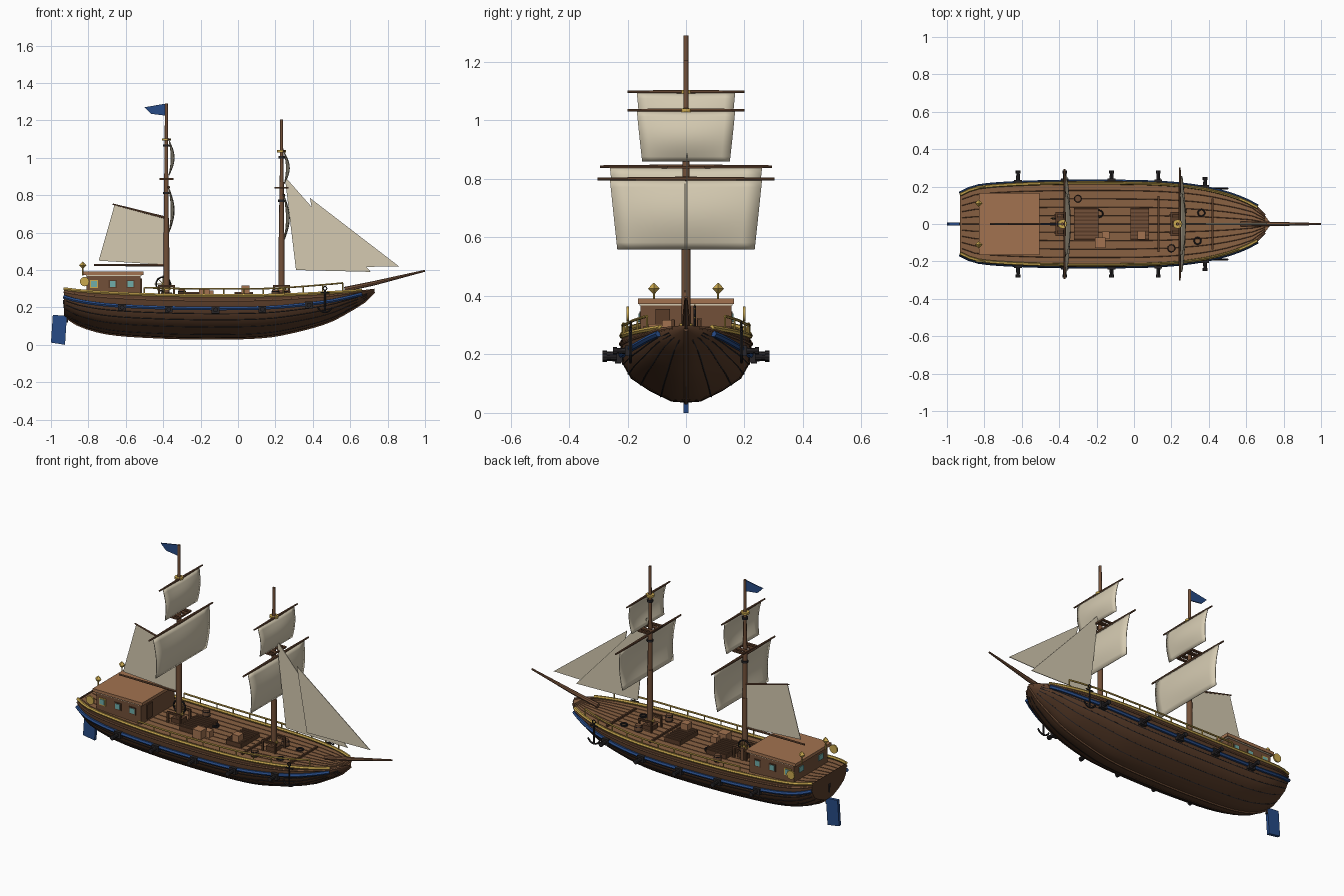
import bpy, bmesh, math
from mathutils import Vector

if "Cube" in bpy.data.objects:
    bpy.data.objects.remove(bpy.data.objects["Cube"])

def mat(name, r, g, b):
    m = bpy.data.materials.new(name)
    m.diffuse_color = (r, g, b, 1)
    m.use_nodes = True
    m.node_tree.nodes["Principled BSDF"].inputs["Base Color"].default_value = m.diffuse_color
    return m

HULL = mat("dark_wood", .10, .045, .022)
WOOD = mat("mid_wood", .17, .08, .04)
DECK = mat("deck_wood", .25, .12, .055)
ROOF = mat("roof_wood", .36, .17, .08)
BLACK = mat("iron", .02, .018, .02)
GOLD = mat("gold", .60, .40, .08)
BLUE = mat("blue", .02, .07, .24)
SAIL = mat("canvas", .66, .59, .44)
GLASS = mat("glass", .16, .42, .40)

# ---------- helpers ----------
def mesh(name, verts, faces, m, smooth=None):
    me = bpy.data.meshes.new(name)
    me.from_pydata([tuple(v) for v in verts], [], faces)
    bm = bmesh.new(); bm.from_mesh(me)
    bmesh.ops.remove_doubles(bm, verts=bm.verts, dist=1e-5)
    bmesh.ops.recalc_face_normals(bm, faces=bm.faces)
    bm.to_mesh(me); bm.free()
    me.materials.append(m)
    o = bpy.data.objects.new(name, me)
    bpy.context.collection.objects.link(o)
    if smooth:
        bpy.ops.object.select_all(action='DESELECT')
        o.select_set(True); bpy.context.view_layer.objects.active = o
        bpy.ops.object.shade_smooth_by_angle(angle=math.radians(smooth))
    return o

def solid(o, t):
    md = o.modifiers.new("thickness", 'SOLIDIFY'); md.thickness = t; md.offset = 0
    return o

def box(name, c, s, m):
    v = [(c[0] + i * s[0] / 2, c[1] + j * s[1] / 2, c[2] + k * s[2] / 2)
         for i in (-1, 1) for j in (-1, 1) for k in (-1, 1)]
    return mesh(name, v, [(0, 1, 3, 2), (4, 6, 7, 5), (0, 4, 5, 1), (2, 3, 7, 6), (0, 2, 6, 4), (1, 5, 7, 3)], m)

def tube(name, pts, radii, m, n=8, closed=False):
    pts = [Vector(p) for p in pts]; k = len(pts); V = []
    if not isinstance(radii, (list, tuple)): radii = [radii] * k
    for i, p in enumerate(pts):
        a, b = (pts[i - 1], pts[(i + 1) % k]) if closed else (pts[max(i - 1, 0)], pts[min(i + 1, k - 1)])
        q = (b - a).to_track_quat('Z', 'Y')
        V += [p + q @ Vector((math.cos(t), math.sin(t), 0)) * radii[i]
              for t in (2 * math.pi * j / n for j in range(n))]
    F = [(i * n + j, i * n + (j + 1) % n, (i + 1) % k * n + (j + 1) % n, (i + 1) % k * n + j)
         for i in range(k if closed else k - 1) for j in range(n)]
    if not closed: F += [tuple(range(n)), tuple(range((k - 1) * n, k * n))]
    return mesh(name, V, F, m, 40)

def ring(name, c, R, r, m, u, v, n=16):
    c, u, v = Vector(c), Vector(u), Vector(v)
    return tube(name, [c + R * (u * math.cos(2 * math.pi * i / n) + v * math.sin(2 * math.pi * i / n)) for i in range(n)], r, m, 6, True)

def plate(name, xz, y, m, t):
    return solid(mesh(name, [(x, y, z) for x, z in xz], [tuple(range(len(xz)))], m), t)

# ---------- hull lines: x, half beam, keel z, sheer z ----------
LINES = [(-.93, .160, .155, .300), (-.85, .195, .105, .290), (-.70, .212, .062, .279), (-.45, .222, .042, .268),
         (-.15, .224, .035, .263), (.15, .217, .044, .265), (.35, .195, .083, .272), (.50, .160, .130, .280),
         (.60, .122, .185, .287), (.67, .082, .227, .293), (.73, .004, .285, .300)]
SECT = [(0, 0), (.22, .015), (.55, .17), (.84, .36), (.98, .60), (1, .82), (.98, 1)]

def lerp_table(T, x):
    k = 0
    while k < len(T) - 2 and x > T[k + 1][0]: k += 1
    slope = lambda i, c: (T[min(i + 1, len(T) - 1)][c] - T[max(i - 1, 0)][c]) / (T[min(i + 1, len(T) - 1)][0] - T[max(i - 1, 0)][0])
    d = T[k + 1][0] - T[k][0]; t = (x - T[k][0]) / d
    return [T[k][c] * (1 + 2 * t) * (1 - t) ** 2 + slope(k, c) * d * t * (1 - t) ** 2
            + T[k + 1][c] * t * t * (3 - 2 * t) + slope(k + 1, c) * d * t * t * (t - 1) for c in range(1, len(T[0]))]

def hull(x, s, side=1, out=0, up=0):
    b, zk, zt = lerp_table(LINES, x)
    i = min(int(s), 5); f = s - i
    y = SECT[i][0] * (1 - f) + SECT[i + 1][0] * f
    z = SECT[i][1] * (1 - f) + SECT[i + 1][1] * f
    return Vector((x, side * (y * b + out), zk + z * (zt - zk) + up))

def span(a, b, n): return [a + (b - a) * i / n for i in range(n + 1)]
def deck_z(x): return lerp_table(LINES, x)[2] - .012

# hull shell with flat transom
XS = span(-.93, .73, 40)
SS = [(6 - i / 2, -1) for i in range(12)] + [(i / 2, 1) for i in range(13)]
V = [hull(x, s, d) for x in XS for s, d in SS]; n = len(SS)
F = [(i * n + j, i * n + j + 1, (i + 1) * n + j + 1, (i + 1) * n + j) for i in range(40) for j in range(n - 1)]
mesh("hull", V, F + [tuple(range(n))], HULL, 35)
# deck
V = [(x, d * lerp_table(LINES, x)[0] * .975, deck_z(x)) for x in XS for d in (-1, 1)]
mesh("deck", V, [(2 * i, 2 * i + 1, 2 * i + 3, 2 * i + 2) for i in range(40)], DECK)
for f in span(-.8, .8, 8):
    tube("deck_seam", [(x, f * lerp_table(LINES, x)[0], deck_z(x)) for x in span(-.92, .70, 24)], .0018, HULL, 4)
# keel and stem
tube("keel", [hull(x, 0, up=-.001) for x in span(-.92, .73, 30)], .007, WOOD, 6)

# ---------- wales, rails, cannons and anchors on both sides ----------
for d in (-1, 1):
    tube("blue_wale", [hull(x, 4.45, d, .005) for x in span(-.93, .66, 32)], .011, BLUE, 6)
    tube("upper_strake", [hull(x, 5.3, d, .001) for x in span(-.93, .70, 32)], .006, WOOD, 6)
    for s in (1.5, 2.5, 3.3, 3.9):
        tube("hull_seam", [hull(x, s, d) for x in span(-.92, .69, 28)], .003, BLACK, 4)
    tube("sheer_rail", [hull(x, 6, d) for x in span(-.93, .66, 32)], .009, GOLD, 6)
    rail = span(-.50, .56, 20)
    lift = lambda x: .036 + max(0, x - .2) * .03
    tube("hand_rail", [hull(x, 6, d, -.003, lift(x)) for x in rail], .005, GOLD, 6)
    for x in rail[::2]:
        tube("rail_post", [hull(x, 6, d, -.003), hull(x, 6, d, -.003, lift(x))], .004, GOLD, 6)
    for x in span(-.62, .38, 4):
        p = hull(x, 4.3, d)
        box("gun_port", p + Vector((0, d * .012, 0)), (.042, .02, .036), BLACK)
        y1 = d * (.285 if x < .3 else .25)
        tube("cannon", [p, (x, y1 - d * .014, p.z), (x, y1 - d * .014, p.z), (x, y1, p.z)], [.012, .009, .013, .013], BLACK)
    p = hull(.465, 5, d, .02)
    tube("anchor_shank", [p + Vector((0, 0, .045)), p + Vector((0, 0, -.075))], .005, BLACK, 6)
    tube("anchor_stock", [p + Vector((-.025, 0, .03)), p + Vector((.025, 0, .03))], .004, BLACK, 6)
    tube("anchor_arms", [p + Vector((.04 * math.sin(a), 0, -.035 - .04 * math.cos(a))) for a in span(-1.2, 1.2, 8)], .005, BLACK, 6)
    ring("anchor_ring", p + Vector((0, 0, .053)), .01, .003, BLACK, (1, 0, 0), (0, 0, 1), 10)
    # stern lanterns and side discs
    tube("lantern_post", [(-.83, d * .11, .37), (-.83, d * .11, .41)], .004, GOLD, 6)
    tube("lantern", [(-.83, d * .11, .405), (-.83, d * .11, .425), (-.83, d * .11, .445)], [.001, .02, .001], GOLD, 4)
    tube("stern_disc", [(-.82, d * .195, .338), (-.82, d * .203, .338)], .025, GOLD, 16)
    # cabin windows
    for x in (-.77, -.67, -.575):
        box("window_frame", (x, d * .156, .325), (.044, .006, .042), GOLD if x == -.77 else HULL)
        box("window", (x, d * .158, .325), (.03, .008, .03), GLASS)

# ---------- cabin and rudder ----------
box("cabin", (-.665, 0, .315), (.29, .31, .12), WOOD)
box("cabin_trim", (-.665, 0, .371), (.298, .318, .006), SAIL)
box("cabin_roof", (-.667, 0, .382), (.322, .33, .018), ROOF)
box("cabin_door", (-.518, -.08, .313), (.008, .05, .085), HULL)
for y in (-.09, .09):
    box("stern_window", (-.812, y, .33), (.006, .04, .03), GLASS)
plate("rudder", [(-.99, .16), (-.915, .155), (-.925, 0), (-1, .012)], 0, BLUE, .018)
tube("rudder_post", [(-.915, 0, .12), (-.93, 0, .24)], .008, BLACK, 6)

# ---------- masts with yards, tops and square sails ----------
def square_sail(name, x, z0, z1, w0, w1):
    N = 10; V = []
    for i in range(N + 1):
        for j in range(N + 1):
            t, u = i / N, 2 * j / N - 1
            V.append((x + .028 * math.sin(math.pi * t) * (1 - .6 * u * u), u * (w0 + (w1 - w0) * t), z0 + (z1 - z0) * t))
    F = [(i * 11 + j, i * 11 + j + 1, i * 11 + j + 12, i * 11 + j + 11) for i in range(N) for j in range(N)]
    solid(mesh(name, V, F, SAIL, 60), .004)

for tag, x, top, lo, hi, plat, foot in (("fore", .233, 1.205, .80, 1.035, .84, .56), ("aft", -.383, 1.29, .842, 1.098, .887, .60)):
    tube(tag + "_mast", [(x, 0, .22), (x, 0, .60), (x, 0, .60), (x, 0, plat + .03), (x, 0, plat + .03), (x, 0, top)],
         [.017, .015, .013, .012, .010, .008], WOOD, 12)
    for z, w, r in ((lo, .303 if tag == "fore" else .294, .008), (hi, .20, .007)):
        tube(tag + "_yard", [(x + .012, -w, z), (x + .012, 0, z), (x + .012, w, z)], [r * .6, r, r * .6], WOOD)
    square_sail(tag + "_course", x + .014, lo - .005, foot, .26, .235)
    square_sail(tag + "_topsail", x + .014, hi - .005, plat + .02, .168, .15)
    # mast top: frame with slats
    for s in (-1, 1):
        box(tag + "_top_side", (x + s * .032, 0, plat), (.010, .13, .009), HULL)
        box(tag + "_top_end", (x, s * .058, plat), (.074, .014, .009), HULL)
        box(tag + "_top_slat", (x, s * .025, plat), (.074, .022, .008), HULL)
    for z, r, m in ((hi, .024, GOLD), (hi - .032, .017, BLACK), (lo - .03, .018, BLACK), (.30, .023, GOLD)):
        tube(tag + "_mast_band", [(x, 0, z - .006), (x, 0, z + .006)], r, m, 12)
    # pin rail round the mast foot
    for s in (-1, 1):
        box("pin_rail", (x, s * .045, .315), (.09, .010, .010), HULL)
        for e in (-.04, .04):
            box("pin_post", (x + e, s * .045, .285), (.010, .010, .06), HULL)
    box("mast_step", (x, 0, .265), (.06, .06, .03), HULL)

# ---------- bowsprit, fore-and-aft sails, flag ----------
tube("bowsprit", [(.57, 0, .296), (.73, 0, .330), (1, 0, .396)], [.014, .012, .005], WOOD)
plate("inner_jib", [(.25, .90), (.40, .73), (.71, .39), (.31, .40)], .003, SAIL, .004)
plate("outer_jib", [(.385, .785), (.86, .42), (.45, .412)], -.003, SAIL, .004)
plate("spanker", [(-.66, .748), (-.395, .68), (-.395, .428), (-.745, .45)], 0, SAIL, .004)
tube("gaff", [(-.39, 0, .68), (-.67, 0, .752)], [.007, .004], WOOD)
tube("boom", [(-.39, 0, .426), (-.77, 0, .426)], [.007, .005], WOOD)
plate("flag", [(-.385, 1.29), (-.50, 1.27), (-.465, 1.235), (-.385, 1.225)], 0, BLUE, .006)

# ---------- deck fittings ----------
for x0, x1 in ((-.32, -.19), (-.02, .08)):
    box("hatch_coaming", ((x0 + x1) / 2, 0, .262), (x1 - x0, .17, .03), HULL)
    for y in span(-.07, .07, 7):
        box("hatch_slat", ((x0 + x1) / 2, y, .279), (x1 - x0, .010, .008), WOOD)
for x, y in ((-.30, .135), (.20, -.13), (.26, .07)):
    tube("barrel", [(x, y, z) for z in (.25, .272, .295)], [.017, .022, .017], WOOD, 12)
    for z in (.26, .285):
        ring("barrel_hoop", (x, y, z), .020, .002, BLACK, (1, 0, 0), (0, 1, 0), 12)
for c, s in (((.04, -.06, .298), .045), ((-.18, -.10, .28), .055), ((-.15, -.06, .272), .04)):
    box("crate", c, (s, s, s * .9), ROOF)
for x, y in ((-.185, .055), (.36, .06), (.34, -.09)):
    for z in (.259, .266):
        ring("rope_coil", (x, y, z), .018, .004, BLACK, (1, 0, 0), (0, 1, 0))
for x, w in ((.13, .30), (.42, .27)):
    box("deck_beam", (x, 0, deck_z(x) + .004), (.010, w, .012), HULL)
# steering wheel
ring("wheel_rim", (-.40, .03, .325), .038, .005, BLACK, (1, 0, 0), (0, 0, 1), 20)
for k in range(4):
    a = math.pi * k / 4
    e = Vector((math.cos(a), 0, math.sin(a))) * .046
    tube("wheel_spoke", [Vector((-.40, .03, .325)) - e, Vector((-.40, .03, .325)) + e], .0025, GOLD, 6)
box("wheel_stand", (-.40, .045, .285), (.02, .016, .08), WOOD)
